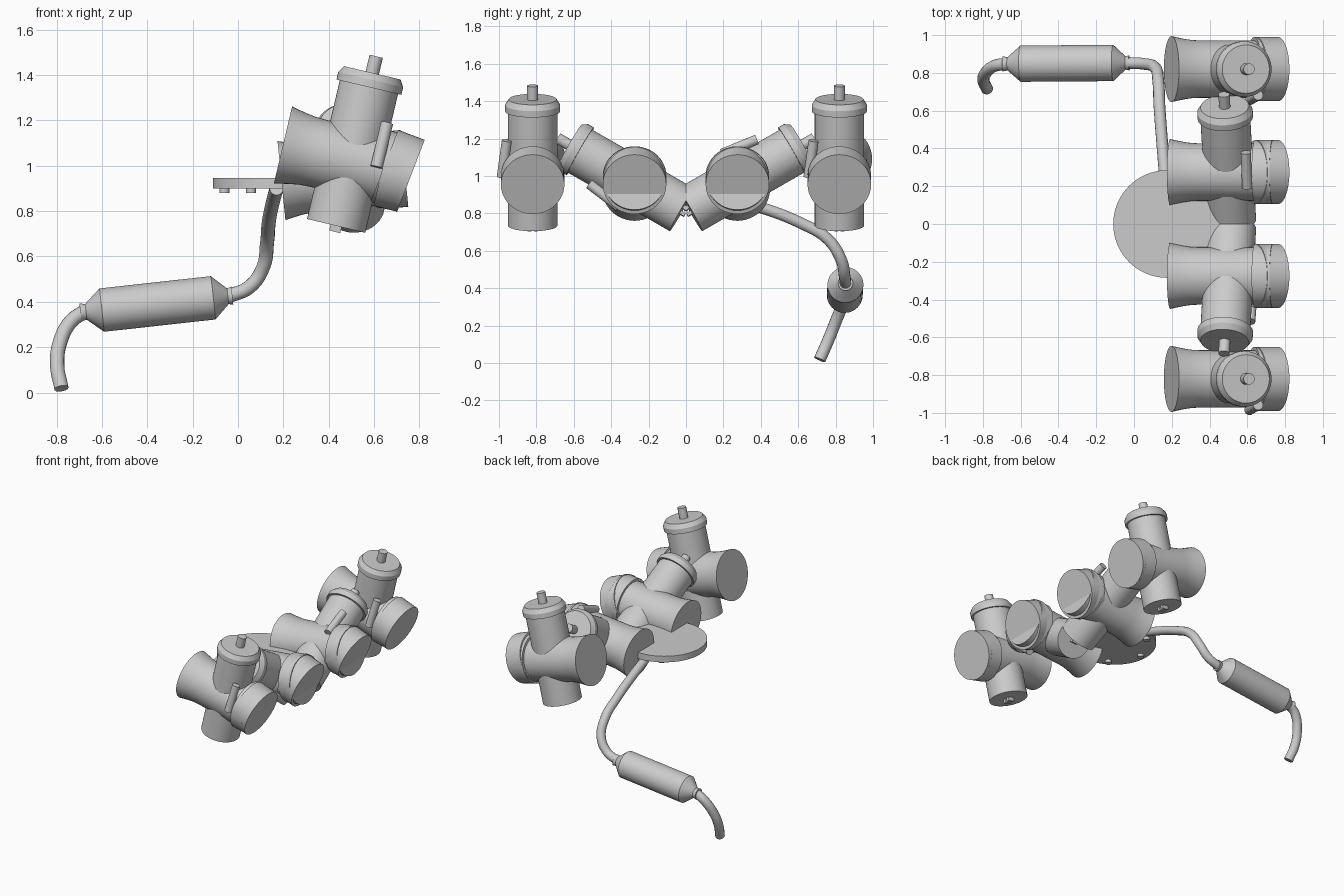
import bpy, bmesh
from math import radians, cos, sin, pi
from mathutils import Matrix, Vector

cube = bpy.data.objects.get("Cube")
if cube:
    bpy.data.objects.remove(cube)

metal = bpy.data.materials.new("light_grey_metal")
metal.use_nodes = True
metal.diffuse_color = (0.6, 0.6, 0.6, 1)
metal.node_tree.nodes["Principled BSDF"].inputs["Base Color"].default_value = (0.6, 0.6, 0.6, 1)


def finish(name, bm, matrix):
    bmesh.ops.recalc_face_normals(bm, faces=bm.faces)
    mesh = bpy.data.meshes.new(name)
    bm.to_mesh(mesh)
    bm.free()
    mesh.materials.append(metal)
    obj = bpy.data.objects.new(name, mesh)
    bpy.context.collection.objects.link(obj)
    obj.matrix_world = matrix
    bpy.context.view_layer.objects.active = obj
    obj.select_set(True)
    bpy.ops.object.shade_smooth_by_angle(angle=radians(30))
    obj.select_set(False)
    return obj


def lathe(name, profile, matrix, sides=48):
    """Closed solid turned about local z from (radius, height) points."""
    bm = bmesh.new()
    rings = [[bm.verts.new((r * cos(2 * pi * i / sides), r * sin(2 * pi * i / sides), h))
              for i in range(sides)] for r, h in profile]
    for a, b in zip(rings, rings[1:]):
        for i in range(sides):
            j = (i + 1) % sides
            bm.faces.new((a[i], a[j], b[j], b[i]))
    bm.faces.new(rings[0])
    bm.faces.new(rings[-1])
    return finish(name, bm, matrix)


def along(start, end):
    """Frame at start whose z axis points to end, and the length."""
    d = Vector(end) - Vector(start)
    return Matrix.Translation(start) @ d.to_track_quat('Z', 'Y').to_matrix().to_4x4(), d.length


def rod(name, start, end, r, frame=Matrix(), sides=20):
    m, length = along(start, end)
    return lathe(name, [(r, 0), (r, length)], frame @ m, sides)


def box(name, centre, size, frame):
    bm = bmesh.new()
    bmesh.ops.create_cube(bm, size=1, matrix=Matrix.Translation(centre) @ Matrix.Diagonal((*size, 1)))
    return finish(name, bm, frame)


def pipe(name, points, r):
    curve = bpy.data.curves.new(name, 'CURVE')
    curve.dimensions = '3D'
    curve.bevel_depth = r
    curve.bevel_resolution = 5
    curve.use_fill_caps = True
    curve.resolution_u = 10
    spline = curve.splines.new('BEZIER')
    spline.bezier_points.add(len(points) - 1)
    for p, co in zip(spline.bezier_points, points):
        p.co = co
        p.handle_left_type = p.handle_right_type = 'AUTO'
    curve.materials.append(metal)
    obj = bpy.data.objects.new(name, curve)
    bpy.context.collection.objects.link(obj)


# Carburettors: the outer pair stands upright, the inner pair rolls outward
BARREL = [(0.175, -0.31), (0.168, -0.28), (0.16, -0.24), (0.154, -0.20), (0.152, -0.16),
          (0.152, 0.14), (0.17, 0.14), (0.17, 0.235)]
CAP = [(0.147, 0.335), (0.147, 0.37), (0.128, 0.40)]


def carburettor(label, y, z, tilt, roll):
    frame = (Matrix.Translation((0.5, y, z)) @ Matrix.Rotation(radians(tilt), 4, 'Y')
             @ Matrix.Rotation(radians(roll), 4, 'X'))
    lathe(label + "_barrel", BARREL, frame @ Matrix.Rotation(pi / 2, 4, 'Y'))
    lathe(label + "_slide_chamber", [(0.132, -0.293), (0.132, 0.36)], frame)
    lathe(label + "_cap", CAP, frame)
    rod(label + "_cable_guide", (0, 0, 0.38), (0, 0, 0.475), 0.03, frame)
    rod(label + "_idle_screw", (0.114, -0.165, 0), (0.114, -0.138, 0.2), 0.027, frame)
    for s in (-1, 1):
        box(label + "_drain_prong", (0, 0.017 * s, -0.295), (0.05, 0.02, 0.05), frame)
    # Angled outlet shared by the whole row
    face = Vector((0.762, y, 0.955))
    axis = Vector((0.934, 0, -0.358))
    rod(label + "_outlet", face - axis * 0.125, face, 0.17, sides=48)


carburettor("front_outer", -0.82, 1.02, 13.3, 0)
carburettor("front_inner", -0.275, 0.965, -5.7, 60)
carburettor("back_inner", 0.275, 0.965, -5.7, -60)
carburettor("back_outer", 0.82, 1.02, 13.3, 0)

# Round mounting plate with bolts underneath
lathe("mounting_plate", [(0.285, 0.9), (0.285, 0.945)], Matrix.Translation((0.175, 0, 0)), 64)
for i in range(6):
    a = i * pi / 3
    x, y = 0.175 + 0.235 * cos(a), 0.235 * sin(a)
    rod("plate_bolt", (x, y, 0.88), (x, y, 0.91), 0.022)

# Exhaust: header pipe, silencer and tail pipe
pipe("header_pipe", [(0.17, 0.18, 0.9), (0.155, 0.36, 0.845), (0.135, 0.62, 0.745),
                     (0.128, 0.76, 0.66), (0.11, 0.83, 0.55), (0.05, 0.848, 0.465),
                     (-0.04, 0.853, 0.425)], 0.031)
frame, length = along((-0.695, 0.848, 0.353), (-0.025, 0.853, 0.427))
lathe("silencer", [(0.04, 0), (0.035, 0.025), (0.096, 0.095), (0.096, length - 0.085),
                   (0.035, length - 0.02), (0.04, length)], frame)
pipe("tail_pipe", [(-0.68, 0.848, 0.355), (-0.735, 0.838, 0.315), (-0.785, 0.80, 0.22),
                   (-0.797, 0.76, 0.12), (-0.778, 0.715, 0.018)], 0.032)
